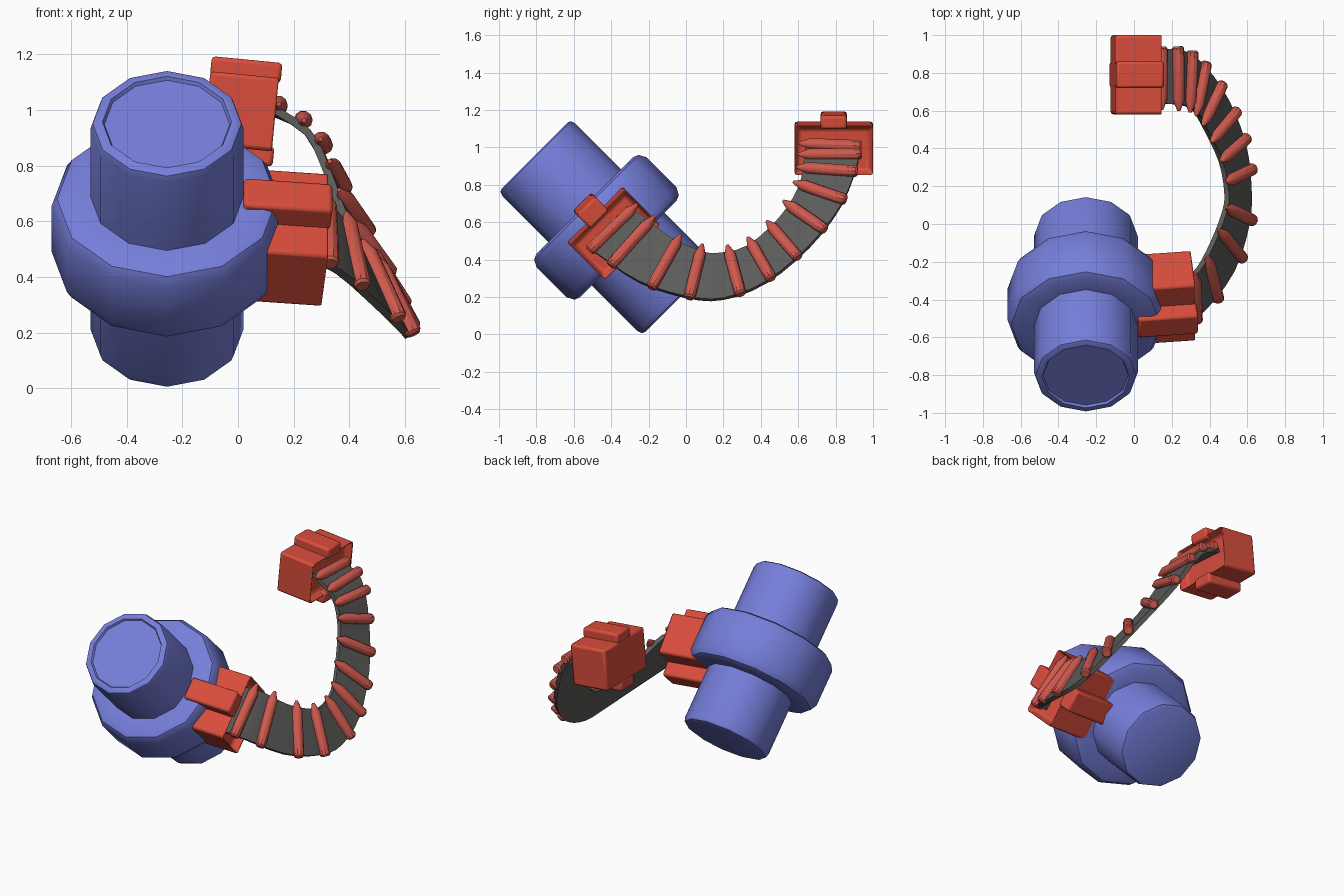
import bpy, bmesh
from math import radians, pi
from mathutils import Matrix, Vector

cube = bpy.data.objects.get("Cube")
if cube:
    bpy.data.objects.remove(cube, do_unlink=True)


def material(name, color):
    m = bpy.data.materials.new(name)
    m.use_nodes = True
    m.diffuse_color = (*color, 1)
    m.node_tree.nodes["Principled BSDF"].inputs["Base Color"].default_value = (*color, 1)
    return m


blue = material("soft_blue", (0.18, 0.21, 0.70))
red = material("bright_red", (0.70, 0.075, 0.045))
pale_red = material("rib_red", (0.62, 0.10, 0.075))
grey = material("dark_grey", (0.105, 0.105, 0.10))


def finish(name, bm, mat, matrix=Matrix(), bevel=0, angle=35):
    bmesh.ops.recalc_face_normals(bm, faces=bm.faces)
    mesh = bpy.data.meshes.new(name)
    bm.to_mesh(mesh)
    bm.free()
    mesh.materials.append(mat)
    ob = bpy.data.objects.new(name, mesh)
    ob.matrix_world = matrix
    bpy.context.collection.objects.link(ob)
    if bevel:
        mod = ob.modifiers.new("Bevel", "BEVEL")
        mod.width, mod.segments = bevel, 2
    bpy.ops.object.select_all(action="DESELECT")
    ob.select_set(True)
    bpy.context.view_layer.objects.active = ob
    bpy.ops.object.shade_smooth_by_angle(angle=radians(angle))
    return ob


def turned(name, profile, mat, matrix, sides=12):
    """Revolve (radius, height) points around local z."""
    bm = bmesh.new()
    verts = [bm.verts.new((r, 0, h)) for r, h in profile]
    edges = [bm.edges.new(pair) for pair in zip(verts, verts[1:])]
    bmesh.ops.spin(bm, geom=verts + edges, axis=(0, 0, 1), cent=(0, 0, 0),
                   angle=2 * pi, steps=sides)
    bmesh.ops.remove_doubles(bm, verts=bm.verts, dist=0.0005)
    return finish(name, bm, mat, matrix)


# Tilted round body: local z points to the raised front end
body = Matrix.Translation((-0.255, -0.425, 0.573)) @ Matrix.Rotation(radians(45), 4, "X")
body = body @ Matrix.Rotation(radians(90), 4, "Z")
turned("body_cylinder", [(0, -0.543), (0.245, -0.543), (0.267, -0.535), (0.275, -0.51),
                         (0.275, 0.51), (0.267, 0.535), (0.25, 0.543), (0.232, 0.543),
                         (0.225, 0.53), (0, 0.53)], blue, body)
turned("body_collar", [(0.26, -0.165), (0.365, -0.165), (0.395, -0.152), (0.415, -0.115),
                       (0.415, 0.115), (0.395, 0.152), (0.365, 0.165), (0.26, 0.165)],
       blue, body)


# Sockets: an open-ended block with a rail above and below
def box(bm, size, centre):
    m = Matrix.Translation(centre) @ Matrix.Diagonal((*size, 1))
    return bmesh.ops.create_cube(bm, size=1, matrix=m)["verts"]


def socket(name, centre, length, rail_top, turn):
    place = Matrix.Translation(centre) @ Matrix.Rotation(radians(turn), 4, "X")
    place = place @ Matrix.Rotation(radians(5.5), 4, "Y")
    bm = bmesh.new()
    box(bm, (length, 0.42, 0.265), (0, 0, 0))
    mouth = max(bm.faces, key=lambda f: f.calc_center_median().x)
    bmesh.ops.inset_region(bm, faces=[mouth], thickness=0.032)
    bmesh.ops.translate(bm, verts=mouth.verts, vec=(-0.06, 0, 0))
    finish(name + "_block", bm, red, place, 0.014)
    height = rail_top - 0.115
    for label, side in (("upper", 1), ("lower", -1)):
        bm = bmesh.new()
        box(bm, (length, 0.14, height), (0, 0, side * (0.115 + height / 2)))
        finish(f"{name}_{label}_rail", bm, red, place, 0.014)


socket("body_socket", (0.16, -0.39, 0.543), 0.32, 0.222, 45)
socket("free_socket", (0.015, 0.79, 0.995), 0.255, 0.187, 0)

# Strap: matching points along its outer and inner edges
outer = [(.24, -.53, .47), (.36, -.46, .42), (.52, -.25, .28), (.60, 0, .20), (.61, .20, .19),
         (.58, .43, .28), (.49, .66, .47), (.37, .83, .69), (.25, .92, .92), (.10, .92, 1.0)]
inner = [(.24, -.32, .68), (.34, -.24, .64), (.42, -.09, .52), (.48, .07, .445), (.49, .17, .43),
         (.46, .33, .47), (.38, .50, .62), (.32, .60, .78), (.25, .63, .92), (.10, .64, 1.02)]
LAST = len(outer) - 1


def along(points, t):
    """Smooth interpolation through the points."""
    i = min(max(int(t), 0), LAST - 1)
    f = t - i
    a, b, c, d = (Vector(points[min(max(k, 0), LAST)]) for k in range(i - 1, i + 3))
    return 0.5 * (2 * b + (c - a) * f + (2 * a - 5 * b + 4 * c - d) * f ** 2
                  + (3 * b - a - 3 * c + d) * f ** 3)


def frame(t):
    o, n = along(outer, t), along(inner, t)
    lo, hi = max(t - 0.1, 0), min(t + 0.1, LAST)
    run = along(outer, hi) + along(inner, hi) - along(outer, lo) - along(inner, lo)
    normal = run.cross(n - o).normalized()
    if normal.dot(Vector((1, 0, 0.6))) < 0:
        normal.negate()
    return o, n, normal


bm = bmesh.new()
rings = []
for step in range(LAST * 3 + 1):
    o, n, normal = frame(step / 3)
    h = normal * 0.014
    rings.append([bm.verts.new(p) for p in (o - h, n - h, n + h, o + h)])
for a, b in zip(rings, rings[1:]):
    for k in range(4):
        j = (k + 1) % 4
        bm.faces.new((a[k], a[j], b[j], b[k]))
bm.faces.new(rings[0])
bm.faces.new(rings[-1])
finish("strap", bm, grey)

# Ribs: pointed rods lying across the outside of the strap
for i, t in enumerate((.7, 1.4, 2.3, 3.1, 4.4, 5.1, 5.7, 6.4, 7.1, 7.7, 8.2, 8.7)):
    o, n, normal = frame(t)
    across = (n - o).normalized()
    length = (n - o).length + 0.05
    place = Matrix.Translation(o - across * 0.015 + normal * 0.024)
    place = place @ across.to_track_quat("Z", "Y").to_matrix().to_4x4()
    turned(f"rib_{i + 1}", [(0, 0), (0.024, 0), (0.032, 0.01), (0.032, length - 0.06),
                            (0.008, length), (0, length)], pale_red, place, 10)
